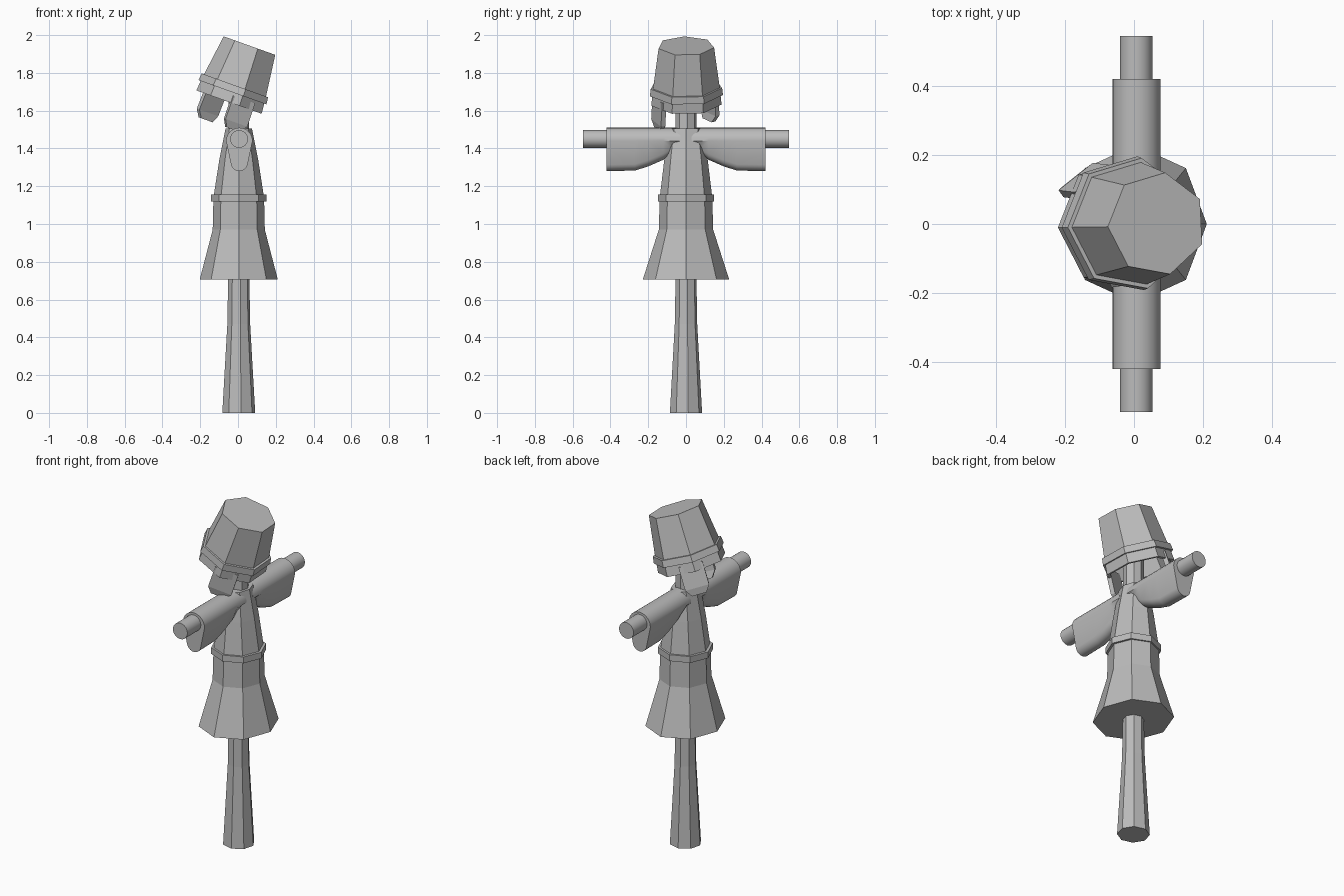
import bpy, bmesh, math
from mathutils import Matrix, Vector

cube = bpy.data.objects.get("Cube")
if cube:
    bpy.data.objects.remove(cube, do_unlink=True)

grey = bpy.data.materials.new("plain_grey")
grey.use_nodes = True
grey.diffuse_color = (0.5, 0.5, 0.5, 1)
grey.node_tree.nodes["Principled BSDF"].inputs["Base Color"].default_value = (0.5, 0.5, 0.5, 1)

CX = 0.004  # post axis


def finish(name, bm, matrix=None, smooth=False):
    bmesh.ops.recalc_face_normals(bm, faces=bm.faces)
    mesh = bpy.data.meshes.new(name)
    bm.to_mesh(mesh)
    bm.free()
    mesh.materials.append(grey)
    obj = bpy.data.objects.new(name, mesh)
    bpy.context.collection.objects.link(obj)
    if matrix:
        obj.matrix_world = matrix
    if smooth:
        bpy.ops.object.select_all(action="DESELECT")
        obj.select_set(True)
        bpy.context.view_layer.objects.active = obj
        bpy.ops.object.shade_smooth_by_angle(angle=math.radians(35))
    return obj


def loft(name, sections, matrix=None, smooth=False):
    """Skin a row of closed sections and cap both ends."""
    bm = bmesh.new()
    rings = [[bm.verts.new(p) for p in s] for s in sections]
    n = len(rings[0])
    for a, b in zip(rings, rings[1:]):
        for i in range(n):
            j = (i + 1) % n
            bm.faces.new((a[i], a[j], b[j], b[i]))
    bm.faces.new(rings[0])
    bm.faces.new(rings[-1])
    return finish(name, bm, matrix, smooth)


def polygon(rx, ry, z, sides, turn=0):
    angles = [math.radians(turn) + math.tau * i / sides for i in range(sides)]
    return [(rx * math.cos(a), ry * math.sin(a), z) for a in angles]


def lathe(name, profile, sides, turn=0, matrix=None):
    return loft(name, [polygon(rx, ry, z, sides, turn) for rx, ry, z in profile], matrix)


axis = Matrix.Translation((CX, 0, 0))

# Post, flared at the foot
lathe("post", [(.088, .086, 0), (.061, .06, .47), (.057, .056, .7), (.055, .055, 1.72)], 8, 8, axis)

# Robe and belt
lathe("robe", [(.207, .229, .705), (.138, .144, .97), (.134, .139, 1.14),
               (.103, .115, 1.34), (.07, .09, 1.505)], 8, 0, axis)
lathe("belt", [(.148, .148, 1.12), (.148, .148, 1.157)], 8, 0, axis)

# Cross arm
turn_y = Matrix.Translation((CX + .002, 0, 1.45)) @ Matrix.Rotation(math.pi / 2, 4, "X")
arm = loft("cross_arm", [polygon(.047, .047, z, 24) for z in (-.545, .545)], turn_y, True)


# Hanging sleeves: round on top, narrower round below
def sleeve_section(y, bottom):
    points = []
    for i in range(24):
        a = math.tau * i / 24
        upper = math.sin(a) >= -.01
        r = .07 if upper else .045
        mid = 1.44 if upper else bottom + r
        points.append((CX + .003 + r * math.cos(a), y, mid + r * math.sin(a)))
    return points


for side, label in ((-1, "right"), (1, "left")):
    stations = [(.03, 1.385), (.08, 1.37), (.12, 1.34), (.2, 1.305), (.27, 1.283), (.42, 1.28)]
    loft("sleeve_" + label, [sleeve_section(side * y, b) for y, b in stations], None, True)

# Tilted bucket hat, hollow underneath
hat = Matrix.Translation((-.041, 0, 1.643)) @ Matrix.Rotation(math.radians(19.7), 4, "Y")
hat_profile = [(.13, .24), (.172, 0), (.191, 0), (.184, .075), (.151, .318)]
lathe("hat", [(r, r, h) for r, h in hat_profile], 7, 183, hat)

# Hat band, a closed ring
bm = bmesh.new()
loops = [[bm.verts.new(p) for p in polygon(r, r, h, 7, 183)]
         for r, h in ((.18, .055), (.199, .055), (.194, .094), (.175, .094))]
for k in range(4):
    a, b = loops[k], loops[(k + 1) % 4]
    for i in range(7):
        j = (i + 1) % 7
        bm.faces.new((a[i], a[j], b[j], b[i]))
finish("hat_band", bm, hat)

# Cheek flaps, narrowed at the lower edge
for angle, label in ((127, "left"), (293, "right")):
    place = hat @ Matrix.Rotation(math.radians(angle), 4, "Z")
    slabs = []
    for h, half, out in ((.04, .066, .165), (-.09, .066, .172), (-.13, .04, .165)):
        slabs.append([(out - .025, -half, h), (out, -half, h), (out, half, h), (out - .025, half, h)])
    loft("cheek_flap_" + label, slabs, place)
